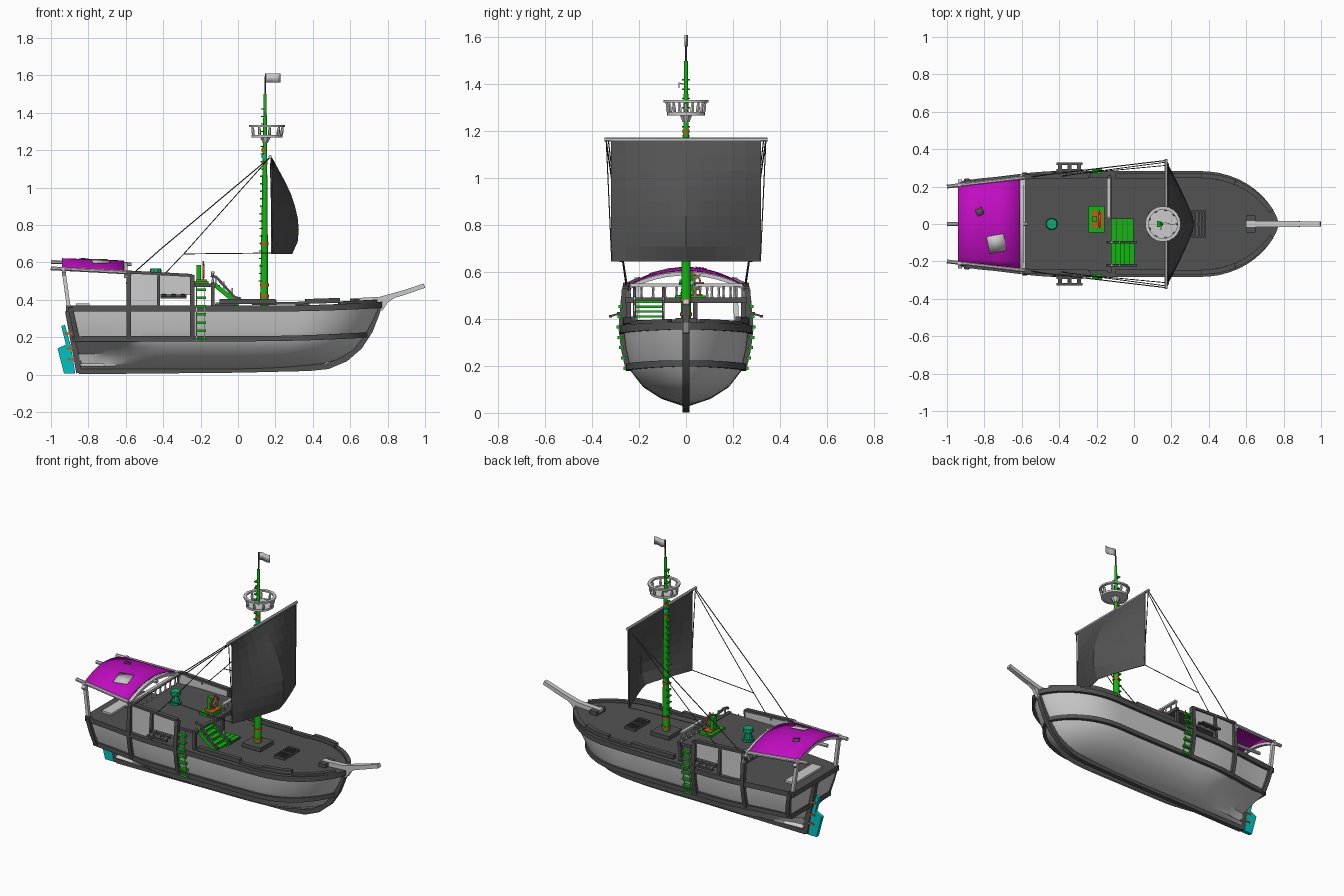
import bpy, bmesh, math
from mathutils import Vector as V

if "Cube" in bpy.data.objects:
    bpy.data.objects.remove(bpy.data.objects["Cube"])

def material(name, c):
    m = bpy.data.materials.new(name); m.diffuse_color = (*c, 1); return m
GREEN = material("green", (.005, .48, .005)); PURPLE = material("purple", (.55, .004, .55))
CYAN = material("cyan", (0, .55, .55)); RED = material("orange", (.6, .1, .01))
TEAL = material("teal", (.005, .4, .17)); DARK = material("dark_grey", (.085, .085, .085))

def mesh(name, verts, faces, mat=None, smooth=True, solid=0):
    me = bpy.data.meshes.new(name); bm = bmesh.new()
    vs = [bm.verts.new(v) for v in verts]
    for f in faces: bm.faces.new([vs[i] for i in f])
    bmesh.ops.remove_doubles(bm, verts=bm.verts, dist=1e-5)
    bmesh.ops.recalc_face_normals(bm, faces=bm.faces)
    bm.to_mesh(me); bm.free()
    ob = bpy.data.objects.new(name, me); bpy.context.collection.objects.link(ob)
    if mat: me.materials.append(mat)
    if solid: ob.modifiers.new("solid", 'SOLIDIFY').thickness = solid
    if smooth:
        bpy.ops.object.select_all(action='DESELECT')
        ob.select_set(True); bpy.context.view_layer.objects.active = ob
        bpy.ops.object.shade_smooth_by_angle(angle=math.radians(35))
    return ob

def sweep(name, pts, w, h, mat=None, side=None, closed=False, taper=1, n=4):
    """Rectangular (n=4) or round section of size w x h along a path."""
    P = [V(p) for p in pts]; N = len(P); verts = []
    for i, p in enumerate(P):
        a = P[i-1] if (i or closed) else p
        b = P[(i+1) % N] if (i < N-1 or closed) else p
        t = (b - a).normalized()
        s = V(side) if side else t.cross(V((1, 0, 0)) if abs(t.z) > .85 else V((0, 0, 1))).normalized()
        u = s.cross(t).normalized()
        k = 1 + (taper - 1) * i / max(1, N-1)
        for j in range(n):
            g = 2*math.pi*(j+.5)/n; m = math.sqrt(.5) if n == 4 else .5
            verts.append(p + s*w*k*m*math.cos(g) + u*h*k*m*math.sin(g))
    faces = [(i*n+j, i*n+(j+1) % n, (i+1) % N*n+(j+1) % n, (i+1) % N*n+j)
             for i in range(N if closed else N-1) for j in range(n)]
    if not closed: faces += [tuple(range(n)), tuple(range((N-1)*n, N*n))]
    return mesh(name, verts, faces, mat)

def rod(name, p, q, r, mat=None, n=8, taper=1): return sweep(name, [p, q], 2*r, 2*r, mat, n=n, taper=taper)
def box(name, c, s, mat=None):
    return sweep(name, [(c[0]-s[0]/2, c[1], c[2]), (c[0]+s[0]/2, c[1], c[2])], s[1], s[2], mat)
def plate(name, prof, y, mat=None):
    n = len(prof); v = [(x, s*y, z) for s in (-1, 1) for x, z in prof]
    return mesh(name, v, [tuple(range(n)), tuple(range(n, 2*n))] + [(i, (i+1) % n, n+(i+1) % n, n+i) for i in range(n)], mat, False)
def ring(c, r, n): return [(c[0]+r*math.cos(2*math.pi*i/n), c[1]+r*math.sin(2*math.pi*i/n), c[2]) for i in range(n)]

# Hull form: height, stern x, bow x, half width, stern width factor
LEV = [(.03, -.84, .42, .015, 1), (.06, -.845, .54, .105, .1), (.11, -.85, .62, .183, .13), (.18, -.87, .675, .237, .8),
       (.27, -.89, .725, .257, .83), (.36, -.91, .765, .268, .84), (.56, -.93, .765, .252, .84)]
def level(z):
    for a, b in zip(LEV, LEV[1:]):
        if z <= b[0] or b is LEV[-1]:
            t = (z-a[0])/(b[0]-a[0]); return [p+(q-p)*t for p, q in zip(a, b)]
def hp(u, z, s=1, off=0):
    _, xs, xb, w, sf = level(z)
    t = min(1, u/.3); f = sf+(1-sf)*t*t*(3-2*t)
    if u > .75: f *= max(0, 1-((u-.75)/.25)**2.2)**.7
    return V((xs+(xb-xs)*u, s*(w*f+off*min(1, (1-u)*20)), z+.02*max(0, (u-.6)/.4)**2))
def hx(x, z, s=1, off=0):
    _, xs, xb, *_ = level(z); return hp((x-xs)/(xb-xs), z, s, off)
US = [i/16*.75 for i in range(16)] + [.75+.25*math.sin(i/12*math.pi/2) for i in range(13)]

# Hull shell, transom and deck
ZS = [.03, .045, .06, .085, .11, .145, .18, .225, .27, .315, .36]
rows = [[hp(u, z, 1) for z in reversed(ZS)] + [hp(u, z, -1) for z in ZS] for u in US]
n = len(rows[0])
mesh("hull", [p for r in rows for p in r],
     [(i*n+j, i*n+j+1, (i+1)*n+j+1, (i+1)*n+j) for i in range(len(US)-1) for j in range(n-1)]
     + [(j, j+1, n-2-j, n-1-j) for j in range(n//2-1)])
mesh("main_deck", [p+V((0, 0, .008)) for u in US for p in (hp(u, .36, 1, -.004), hp(u, .36, -1, -.004))],
     [(2*i, 2*i+1, 2*i+3, 2*i+2) for i in range(len(US)-1)], DARK)

# Wales around the hull, stem, keel and stern post
for name, z, h in (("upper_wale", .352, .032), ("lower_wale", .192, .028)):
    sweep(name, [hp(u, z, 1, .004) for u in US] + [hp(u, z, -1, .004) for u in US[-2::-1]], .024, h, DARK, closed=True)
sweep("stem_and_keel", [(.757, 0, .395), (.742, 0, .33), (.705, 0, .235), (.65, 0, .15), (.575, 0, .085), (.48, 0, .045),
      (.38, 0, .035), (0, 0, .026), (-.85, 0, .018)], .03, .032, DARK, side=(0, 1, 0))
sweep("stern_post", [(-.845, 0, .01), (-.905, 0, .34)], .03, .04, DARK, side=(0, 1, 0))
plate("rudder", [(-.87, .005), (-.93, .005), (-.965, .14), (-.92, .16), (-.945, .26), (-.925, .265), (-.893, .15)], .012, CYAN)
for z in (.08, .14, .22): box("rudder_hinge", (-.895-.1*(z-.1), 0, z), (.04, .034, .012), RED)

for s in (1, -1):
    # Hull ribs and deck rails
    for x, z1 in ((-.585, .555), (-.245, .53)):
        sweep("side_post", [hx(x, z, s, .006) for z in (.19, .23, .27, .315, .36, .45, z1)], .026, .024, DARK)
    sweep("stern_corner_post", [hp(.008, z, s, .003) for z in (.19, .27, .36)], .028, .026, DARK)
    for x0, x1, z in ((-.1, .2, .39), (.2, .36, .38), (.36, .54, .388), (.54, .735, .375)):
        sweep("deck_rail", [hx(x0+(x1-x0)*i/8, z, s, -.008) for i in range(9)], .026, .026 if z > .385 else .014, DARK)
    # Cabin sides with a propped shutter
    sweep("cabin_side", [hx(x, .45, s, -.006) for x in (-.58, -.5, -.42)], .014, .19)
    sweep("cabin_side_upper", [hx(x, .48, s, -.006) for x in (-.42, -.33, -.25)], .014, .11)
    sweep("cabin_top_rail", [(-.585, s*.254, .548), (-.245, s*.257, .53)], .026, .016, DARK)
    sweep("cabin_mid_post", [hx(-.425, z, s, .003) for z in (.36, .54)], .022, .018, DARK)
    for y, z in ((.288, .423), (.322, .412)): box("shutter_bar", (-.345, s*y, z), (.14, .014, .012), DARK)
    for x in (-.395, -.345, -.295): sweep("shutter_slat", [(x, s*.27, .428), (x, s*.328, .41)], .022, .008, DARK)
    # Boarding ladder
    for x in (-.222, -.178):
        sweep("boarding_ladder_rail", [hx(x, z, s, .018) for z in (.18, .27, .36, .48)], .004, .004)
    for i in range(7):
        a, b = hx(-.224, .19+i*.044, s, .018), hx(-.17, .19+i*.044, s, .018)
        sweep("boarding_ladder_rung", [a, b], .02, .013, GREEN)
    # Canopy posts and side bars
    sweep("canopy_post", [(-.905, s*.215, .36), (-.935, s*.21, .575)], .02, .02)
    rod("canopy_side_bar", (-1, s*.2, .568), (-.57, s*.25, .545), .011)
    # Braces and sheets
    rod("brace_rope", (.17, s*.34, 1.16), (-.42, s*.27, .665), .003, DARK, n=5)
    rod("brace_tail", (-.42, s*.27, .665), (-.55, s*.252, .55), .003, DARK, n=5)
    rod("stay_rope", (.165, s*.33, 1.155), (-.29, s*.27, .645), .0025, DARK, n=5)
    rod("stay_tail", (-.29, s*.27, .645), (-.39, s*.255, .54), .0025, DARK, n=5)
    rod("sheet_rope", (.185, s*.315, .65), (-.29, s*.27, .645), .0025, DARK, n=5)
    rod("sail_edge_rope", (.172, s*.34, 1.16), (.185, s*.317, .65), .0025, DARK, n=5)

# Quarterdeck with railings
box("quarterdeck", (-.36, 0, .478), (.47, .5, .018), DARK)
for y in (-.245, .04, .245): box("quarterdeck_post", (-.135, y, .42), (.018, .02, .11), DARK)
box("quarterdeck_front_beam", (-.13, 0, .48), (.022, .52, .022), DARK)
for x, y0, y1 in ((-.59, -.24, .24), (-.135, .04, .24)):
    box("railing_top", (x, (y0+y1)/2, .545), (.02, y1-y0, .012))
    for i in range(round((y1-y0)/.05)+1):
        y = y0+.05*i
        rod("baluster", (x, y, .485), (x, y, .515), .009, n=6, taper=.5)
        rod("baluster_top", (x, y, .515), (x, y, .543), .005, n=6, taper=1.6)

# Stairs, lower hatch and handrails
for i in range(5): box("stair_step", (-.012-i*.025, -.158, .39+i*.021), (.03, .115, .01), GREEN)
box("hatch_slats_bed", (-.063, -.035, .372), (.12, .13, .012), DARK)
for i in range(4): box("hatch_slat", (-.108+i*.03, -.035, .378), (.026, .125, .012), GREEN)
for y in (-.22, -.097):
    sweep("stair_stringer", [(.005, y, .375), (-.125, y, .48)], .01, .024, GREEN)
    sweep("stair_handrail", [(.015, y, .405), (-.02, y, .415), (-.115, y, .52), (-.145, y, .53)], .012, .014, DARK)
    for x in (-.03, -.075, -.12): box("stair_spindle", (x, y, .40-x*.75+.01), (.008, .008, .06))

# Helm and capstan
box("helm_base", (-.2, .025, .493), (.085, .14, .014), GREEN)
box("helm_plate", (-.195, .025, .503), (.058, .09, .008), RED)
box("helm_stand", (-.21, .025, .54), (.022, .03, .09), GREEN)
C = V((-.185, .025, .555))
wheel = [C+V((0, .036*math.cos(a*math.pi/8), .036*math.sin(a*math.pi/8))) for a in range(16)]
sweep("helm_wheel", wheel, .01, .008, RED, side=(1, 0, 0), closed=True)
for a in range(4):
    d = V((0, math.cos(a*math.pi/4), math.sin(a*math.pi/4)))*.052
    rod("helm_spoke", C-d, C+d, .0035, n=6)
for z0, z1, r, k in ((.487, .502, .034, 1), (.502, .545, .026, .7), (.545, .568, .032, .9)):
    rod("capstan", (-.44, 0, z0), (-.44, 0, z1), r, TEAL, 10, k)

# Canopy
def cz(x, y): t = (x+.94)/.33; return .616-.012*t-.06*(y/(.22+.025*t))**2
G = [(x, (.22+.025*(x+.94)/.33)*j/6) for x in (-.94, -.83, -.72, -.61) for j in range(-6, 7)]
mesh("canopy_cloth", [(x, y, cz(x, y)+.006) for x, y in G],
     [(i*13+j, i*13+j+1, i*13+j+14, i*13+j+13) for i in range(3) for j in range(12)], PURPLE, solid=.006)
for x, hw in ((-.93, .235), (-.6, .265)):
    sweep("canopy_hoop", [(x, hw*j/6, cz(x, hw*j/6)-.01) for j in range(-6, 7)], .02, .016, side=(1, 0, 0))
rod("canopy_ridge_bar", (-1, 0, .602), (-.57, 0, .59), .011)
for name, cx, cy, r, m in (("canopy_patch", -.735, -.105, .045, None), ("small_patch", -.825, .065, .017, DARK)):
    pts = [(cx+a*r-b*.008, cy+b*r+a*.008) for a, b in ((-1, -1), (1, -1), (1, 1), (-1, 1))]
    mesh(name, [(x, y, cz(x, y)+.013) for x, y in pts], [(0, 1, 2, 3)], m, solid=.002)
# Pale stern platform
box("stern_bench", (-.83, 0, .374), (.07, .28, .014))

# Mast with bands and rungs
rod("mast", (.14, 0, .37), (.145, 0, 1.5), .023, GREEN, 12, .35)
box("mast_step", (.14, 0, .385), (.13, .13, .025), DARK)
for z, m in ((.42, RED), (.48, RED), (.7, RED), (1.13, RED), (1.165, CYAN), (1.2, RED)):
    r = .0262-.015*(z-.37)/1.13; rod("mast_band", (.141, 0, z-.008), (.141, 0, z+.008), r, m, 12)
for i in range(24):
    z = .5+i*.04; x = .118+.014*(z-.37)
    box("mast_rung", (x, 0, z), (.018, .034, .006), GREEN)
rod("flag_pole", (.145, 0, 1.49), (.147, 0, 1.61), .004, DARK)
mesh("flag", [(.148+.0195*i, .006*math.sin(i*1.6), z) for z in (1.562, 1.61) for i in range(5)],
     [(i, i+1, i+6, i+5) for i in range(4)], solid=.003)
sweep("lantern_hook", [(.145, 0, 1.4), (.145, -.03, 1.405), (.145, -.03, 1.385)], .006, .006, side=(1, 0, 0))

# Crow's nest
N = (.155, 0, 1.275)
rod("nest_floor", (.155, 0, 1.27), (.155, 0, 1.28), .075, n=20)
sweep("nest_lower_ring", ring(N, .076, 20), .012, .014, closed=True)
sweep("nest_top_ring", ring((.155, 0, 1.328), .086, 20), .018, .01, closed=True)
for p, q in zip(ring(N, .076, 9), ring((.155, 0, 1.328), .084, 9)):
    m = (V(p)*.6+V(q)*.4)
    rod("nest_baluster", p, m, .006, n=6, taper=1.5); rod("nest_baluster_top", m, q, .009, n=6, taper=.5)
rod("nest_collar", (.144, 0, 1.24), (.148, 0, 1.272), .016, n=8, taper=1.8)

# Yard and square sail
rod("yard", (.172, -.348, 1.165), (.172, .348, 1.165), .009)
prof = [0, .035, .07, .1, .122, .137, .143, .137, .108]
mesh("square_sail", [(.182+prof[i]*(1-abs(j/5)**1.2), .32*j/5, 1.16-.515*i/8) for i in range(9) for j in range(-5, 6)],
     [(i*11+j, i*11+j+1, i*11+j+12, i*11+j+11) for i in range(8) for j in range(10)], DARK, False, solid=.006)

# Bowsprit, foredeck frame and hatch grating
sweep("bowsprit", [(.6, 0, .392), (.76, 0, .402), (.88, 0, .436), (.997, 0, .475)], .034, .03, side=(0, 1, 0), taper=.8)
plate("bowsprit_knee", [(.745, .33), (.775, .345), (.8, .385), (.86, .425), (.77, .4)], .012)
box("bowsprit_block", (.625, 0, .387), (.05, .09, .035), DARK)
for y in (-.07, 0, .07): box("hatch_rail", (.345, y, .376), (.075, .012, .02), DARK)
for i in range(5): box("hatch_bar", (.312+i*.0165, 0, .378), (.008, .15, .018), DARK)

for m in bpy.data.materials:
    if m.users and not m.is_grease_pencil:
        m.use_nodes = True
        m.node_tree.nodes["Principled BSDF"].inputs["Base Color"].default_value = m.diffuse_color
